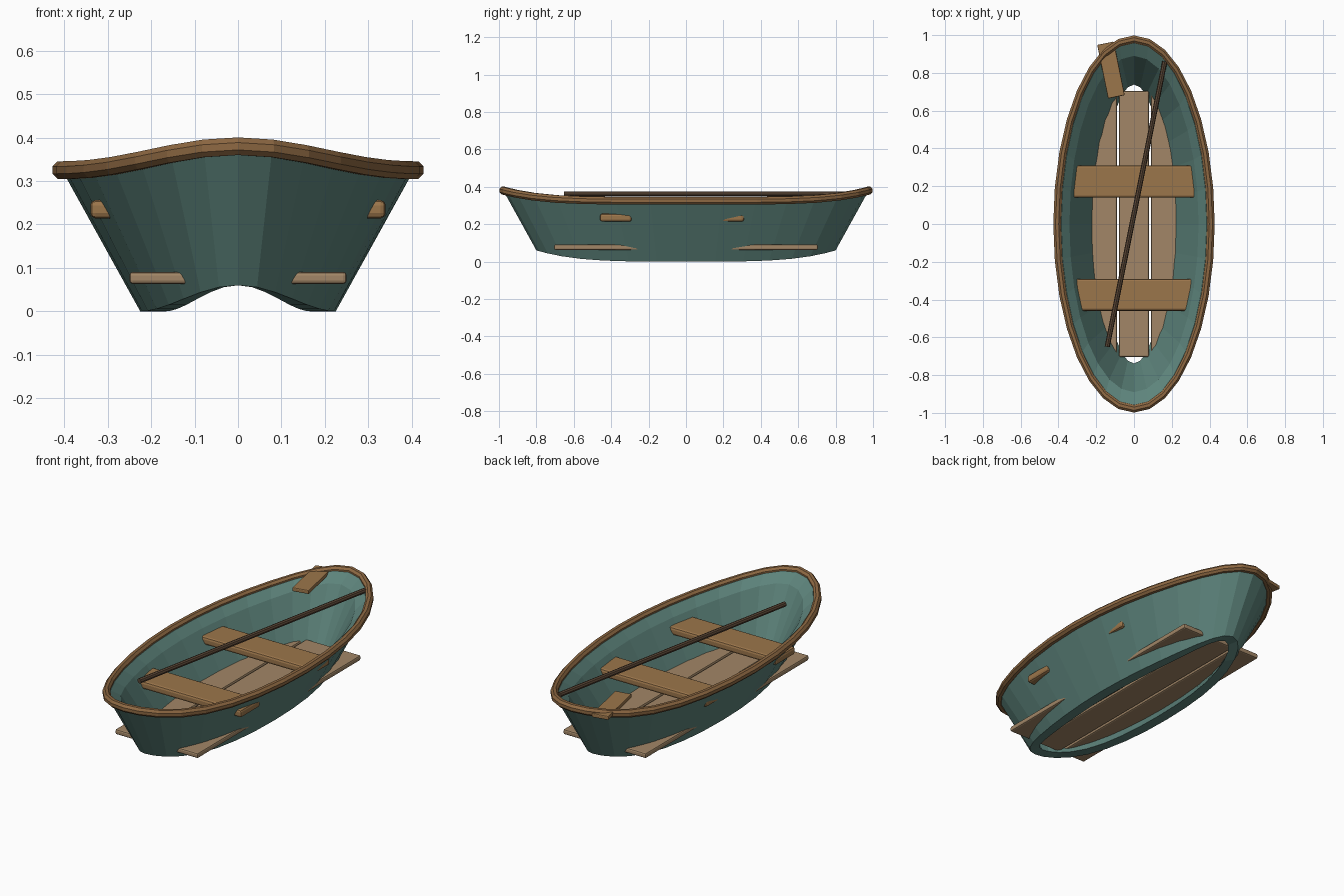
import bpy, bmesh
from math import sin, cos, pi, atan2, hypot
from mathutils import Matrix

if "Cube" in bpy.data.objects:
    bpy.data.objects.remove(bpy.data.objects["Cube"])

SEG = 32


def material(name, rgb):
    m = bpy.data.materials.new(name)
    m.diffuse_color = (*rgb, 1)
    m.use_nodes = True
    m.node_tree.nodes["Principled BSDF"].inputs["Base Color"].default_value = m.diffuse_color
    return m


TEAL = material("teal_paint", (0.11, 0.23, 0.20))
TRIM = material("trim_wood", (0.27, 0.14, 0.055))
SEAT = material("seat_wood", (0.33, 0.18, 0.07))
PLANK = material("plank_wood", (0.36, 0.24, 0.135))
DARK = material("dark_wood", (0.10, 0.06, 0.035))


def finish(name, bm, mat):
    bmesh.ops.recalc_face_normals(bm, faces=bm.faces)
    me = bpy.data.meshes.new(name)
    bm.to_mesh(me)
    bm.free()
    ob = bpy.data.objects.new(name, me)
    bpy.context.collection.objects.link(ob)
    me.materials.append(mat)
    return ob


def board(name, center, size, mat, bevel=0.008, angle=0):
    bm = bmesh.new()
    bmesh.ops.create_cube(bm, size=1, matrix=Matrix.Diagonal((*size, 1)))
    ob = finish(name, bm, mat)
    ob.location = center
    ob.rotation_euler.z = angle
    mod = ob.modifiers.new("bevel", 'BEVEL')
    mod.width, mod.segments = bevel, 2
    return ob


def swept_ring(name, profile, mat):
    """Closed profile swept round an ellipse: each point is a function of the angle."""
    bm = bmesh.new()
    rings = [[bm.verts.new(p(2 * pi * i / SEG)) for p in profile] for i in range(SEG)]
    n = len(profile)
    for i in range(SEG):
        a, b = rings[i], rings[(i + 1) % SEG]
        for j in range(n):
            k = (j + 1) % n
            bm.faces.new((a[j], a[k], b[k], b[j]))
    return finish(name, bm, mat)


def keel_z(t):
    return 0.06 * abs(sin(t)) ** 4


def sheer_z(t):
    return 0.325 + 0.055 * abs(sin(t)) ** 5


def ring_point(rx, ry, z_func, dz=0.0):
    return lambda t: (rx * cos(t), ry * sin(t), z_func(t) + dz)


# Hull wall: outer bottom, outer top, inner lip, inner bend, inner bottom
swept_ring("hull", [
    ring_point(0.225, 0.80, keel_z),
    ring_point(0.405, 0.977, sheer_z),
    ring_point(0.385, 0.957, sheer_z),
    ring_point(0.342, 0.89, sheer_z, -0.04),
    ring_point(0.168, 0.738, keel_z),
], TEAL)

# Gunwale: eight-sided rail on the top edge
R = 0.022
swept_ring("gunwale", [
    ring_point(0.407 + R * cos(a), 0.978 + R * cos(a), sheer_z, R * sin(a))
    for a in [pi / 8 + k * pi / 4 for k in range(8)]
], TRIM)

# Floor planks
for i, x in enumerate((-0.17, 0, 0.17)):
    board(f"floor_plank_{i + 1}", (x, 0, 0.077), (0.16, 1.41, 0.028), PLANK)

# Seats
for name, y in (("rear_seat", 0.225), ("front_seat", -0.375)):
    board(name, (0, y, 0.235), (0.68, 0.17, 0.042), SEAT, 0.012)

# Oar shaft
x0, y0, x1, y1 = -0.142, -0.65, 0.163, 0.86
bm = bmesh.new()
bmesh.ops.create_cone(bm, cap_ends=True, segments=8, radius1=0.0135, radius2=0.0135,
                      depth=hypot(x1 - x0, y1 - y0),
                      matrix=Matrix.Rotation(-pi / 2, 4, 'X'))
shaft = finish("oar_shaft", bm, DARK)
shaft.location = ((x0 + x1) / 2, (y0 + y1) / 2, 0.362)
shaft.rotation_euler.z = -atan2(x1 - x0, y1 - y0)

# Oar blade
board("oar_blade", (-0.122, 0.815, 0.362), (0.09, 0.29, 0.022), SEAT, 0.005, 0.2)
